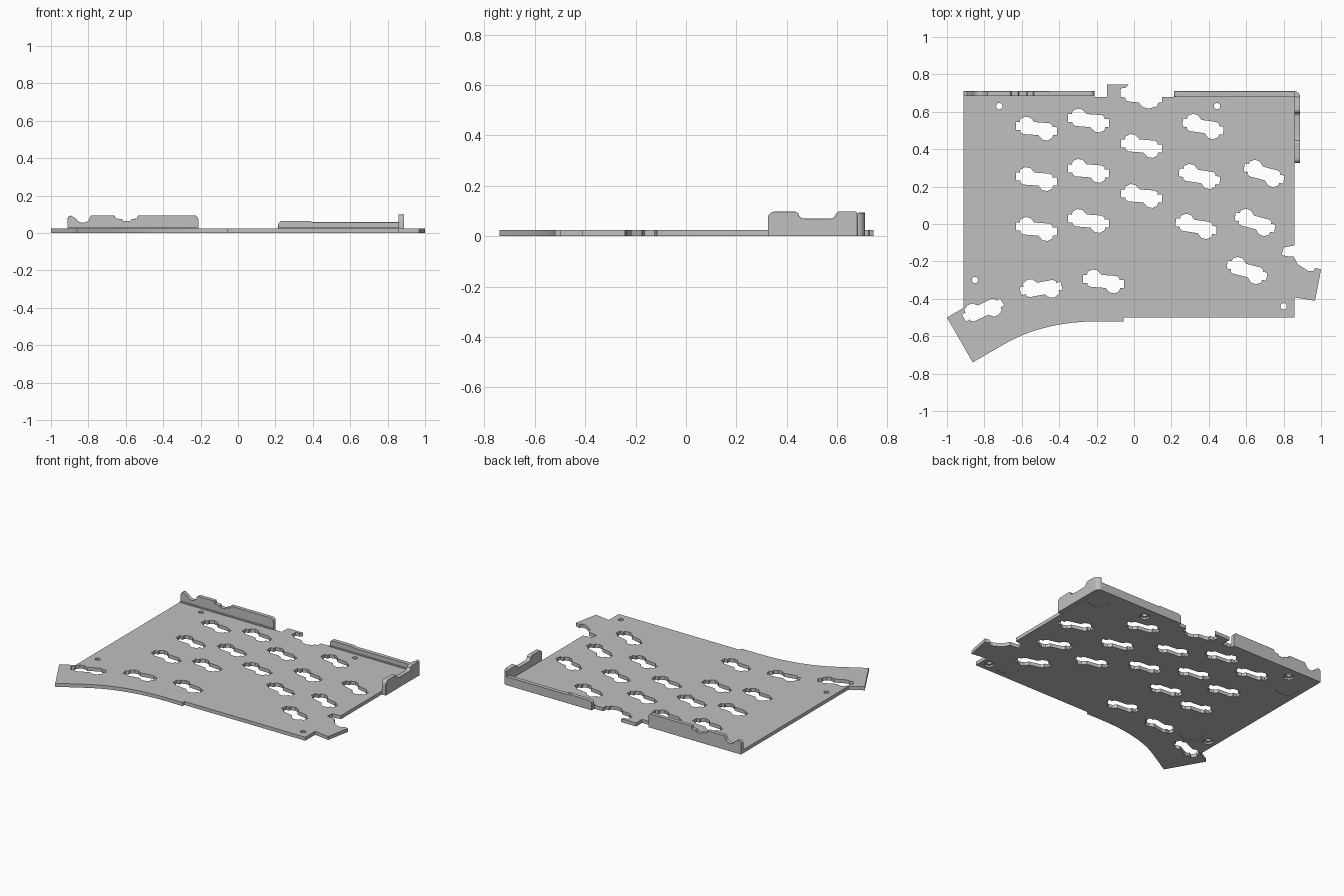
import bpy, bmesh, math
from mathutils import Matrix, Vector

if "Cube" in bpy.data.objects:
    bpy.data.objects.remove(bpy.data.objects["Cube"])

T = 0.024  # plate thickness
grey = bpy.data.materials.new("plain grey")
grey.diffuse_color = (0.527, 0.527, 0.527, 1)
grey.use_nodes = True
grey.node_tree.nodes["Principled BSDF"].inputs["Base Color"].default_value = grey.diffuse_color


def arc(cx, cy, r, a0, a1, n=6):
    """Points on an arc, angles in degrees."""
    return [(cx + r * math.cos(math.radians(a0 + (a1 - a0) * i / n)),
             cy + r * math.sin(math.radians(a0 + (a1 - a0) * i / n))) for i in range(n + 1)]


def circle(x, y, r, n=32):
    return arc(x, y, r, 0, 360, n)[:-1]


def extrude(name, loops, depth, matrix=Matrix()):
    """Filled outline with holes, extruded from 0 to depth, then placed by a matrix."""
    curve = bpy.data.curves.new(name, 'CURVE')
    curve.dimensions = '2D'
    curve.fill_mode = 'BOTH'
    curve.extrude = depth / 2
    for pts in loops:
        s = curve.splines.new('POLY')
        s.points.add(len(pts) - 1)
        for p, (x, y) in zip(s.points, pts):
            p.co = (x, y, 0, 1)
        s.use_cyclic_u = True
    tmp = bpy.data.objects.new(name + "_outline", curve)
    bpy.context.collection.objects.link(tmp)
    bpy.context.view_layer.update()
    dg = bpy.context.evaluated_depsgraph_get()
    mesh = bpy.data.meshes.new_from_object(tmp.evaluated_get(dg))
    bpy.data.objects.remove(tmp)
    bm = bmesh.new()
    bm.from_mesh(mesh)
    bmesh.ops.remove_doubles(bm, verts=bm.verts, dist=1e-5)
    bmesh.ops.transform(bm, matrix=matrix @ Matrix.Translation((0, 0, depth / 2)), verts=bm.verts)
    bmesh.ops.recalc_face_normals(bm, faces=bm.faces)
    for f in bm.faces:
        f.smooth = False
    bm.to_mesh(mesh)
    bm.free()
    mesh.materials.clear()
    mesh.materials.append(grey)
    ob = bpy.data.objects.new(name, mesh)
    bpy.context.collection.objects.link(ob)
    return ob


# Switch slot: half an outline, repeated by point symmetry
half = [(-.11, -.008), (-.11, .035), (-.088, .035), (-.086, .051), (-.059, .064),
        (-.032, .059), (-.011, .035), (.07, .029), (.086, .019), (.086, .008)]
slot = half + [(-x, -y) for x, y in half]


def slot_at(x, y, deg):
    c, s = math.cos(math.radians(deg)), math.sin(math.radians(deg))
    return [(x + c * u - s * v, y + s * u + c * v) for u, v in slot]


slots = [(-.522, y, 0) for y in (.51, .24, -.027)]
slots += [(-.243, y, 0) for y in (.553, .284, .016)]
slots += [(.04, y, 0) for y in (.417, .15)]
slots += [(.369, .521, -4), (.35, .254, -4), (.332, -.013, -4),
          (.695, .27, -10), (.647, .008, -10), (.604, -.249, -10),
          (-.163, -.307, 0), (-.497, -.345, 15), (-.807, -.46, 30)]
screws = [(-.72, .63), (.444, .63), (-.85, -.3), (.80, -.44)]

# Plate outline with open slots on the back and right edges, swept front edge
a, b, c = Vector((-.18, -.52)), Vector((-.482, -.52)), Vector((-.69, -.64))
sweep = [tuple(a * (1 - t) ** 2 + b * 2 * t * (1 - t) + c * t * t) for t in [i / 12 for i in range(13)]]
outline = [(-.912, .68), (-.145, .68), (-.145, .745), (-.03, .745), (-.045, .728), (-.072, .725),
           (-.072, .68), (-.046, .676), (-.046, .662), (-.03, .655), (.025, .65), (.045, .626),
           (.08, .617), (.125, .63), (.128, .648), (.15, .65), (.15, .68), (.858, .68),
           (.858, -.115), (.80, -.125), (.79, -.165), (.815, -.172), (.855, -.175), (.875, -.215),
           (.93, -.25), (.96, -.25), (.97, -.235), (1, -.243), (.968, -.41), (.858, -.393),
           (.858, -.5), (-.055, -.5), (-.055, -.52)] + sweep + [(-.862, -.74), (-1, -.5), (-.912, -.449)]
plate = extrude("plate", [outline] + [slot_at(*s) for s in slots]
                + [circle(x, y, .017, 20) for x, y in screws], T)

# Underside recesses: foot pads and screw heads
feet = [(.79, .60), (-.81, .51), (-.72, -.30), (.68, -.4)]
for name, spots, r, d in (("foot_recess_cutter", feet, .07, .003),
                          ("screw_recess_cutter", screws, .032, .012)):
    cut = extrude(name, [circle(x, y, r) for x, y in spots], d + .02, Matrix.Translation((0, 0, -.02)))
    cut.hide_render = True
    cut.hide_viewport = True
    m = plate.modifiers.new(name, 'BOOLEAN')
    m.operation = 'DIFFERENCE'
    m.solver = 'EXACT'
    m.object = cut

# Wall placement: profile (u, z) stands upright along the back or the right side
back = Matrix(((1, 0, 0, 0), (0, 0, -1, .71), (0, 1, 0, 0), (0, 0, 0, 1)))
side = Matrix(((0, 0, 1, .858), (1, 0, 0, 0), (0, 1, 0, 0), (0, 0, 0, 1)))

# Back left wall with a round scoop and a small stepped notch
left_top = (arc(-.235, .072, .023, 0, 90) + [(-.535, .095), (-.54, .078), (-.57, .075), (-.575, .064),
            (-.615, .064), (-.62, .075), (-.655, .078), (-.66, .095), (-.782, .095)]
            + arc(-.83, .095, .04, -10, -150, 10) + arc(-.892, .073, .02, 90, 180))
walls = [extrude("back_left_wall", [[(-.912, 0), (-.212, 0)] + left_top], .026, back)]

# Back right wall, low
walls.append(extrude("back_right_wall", [[(.215, 0), (.858, 0), (.858, .058), (.40, .058), (.385, .064)]
                                         + arc(.235, .044, .02, 90, 180)], .028, back))

# Right side wall with a rounded notch
side_top = (arc(.672, .09, .008, 0, 90, 3) + [(.607, .098)] + arc(.575, .09, .02, 0, -90)
            + arc(.467, .09, .02, -90, -180) + [(.435, .098)] + arc(.353, .07, .028, 90, 180))
walls.append(extrude("right_wall", [[(.325, 0), (.68, 0)] + side_top], .030, side))

# Rounded corner post joining the two walls
walls.append(extrude("corner_post", [[(.858, .68)] + arc(.858, .68, .03, 0, 90, 10)], .092))

# Base strips joining the back walls to the plate
for name, x0, x1 in (("left_base_strip", -.912, -.212), ("right_base_strip", .215, .858)):
    extrude(name, [[(x0, .672), (x1, .672), (x1, .69), (x0, .69)]], .029)

# Softened top edges on the walls
for w in walls[:3]:
    m = w.modifiers.new("soft_edges", 'BEVEL')
    m.width = .003
    m.segments = 1
    m.limit_method = 'ANGLE'
    m.angle_limit = math.radians(50)

# Smooth only the shallow curves
for ob in [plate] + walls:
    bpy.ops.object.select_all(action='DESELECT')
    ob.select_set(True)
    bpy.context.view_layer.objects.active = ob
    bpy.ops.object.shade_smooth_by_angle(angle=math.radians(25))
